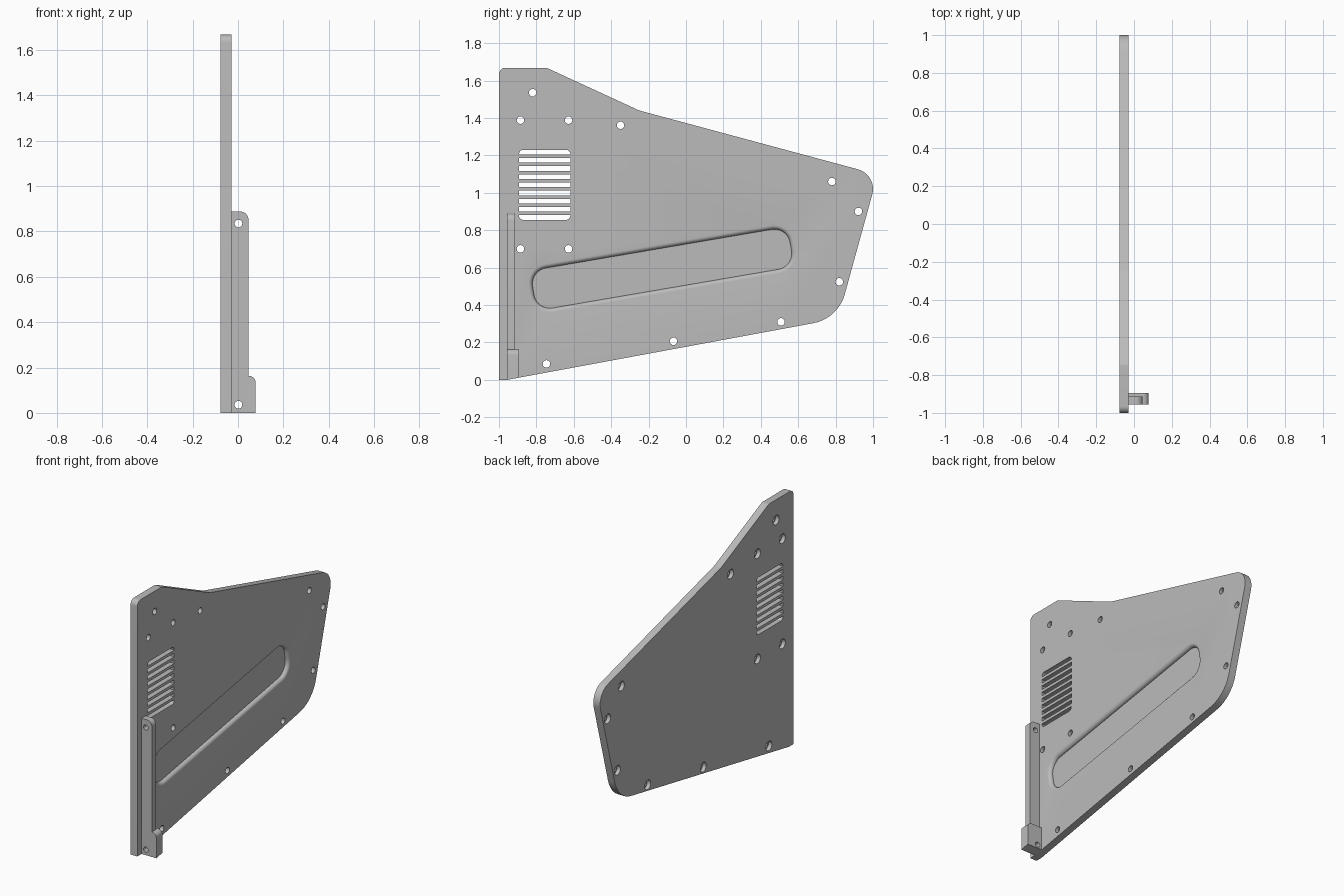
import bpy, bmesh, math
from mathutils import Vector

cube = bpy.data.objects.get("Cube")
if cube:
    bpy.data.objects.remove(cube)

grey = bpy.data.materials.new("grey_metal")
grey.use_nodes = True
colour = (0.5, 0.5, 0.5, 1)
grey.diffuse_color = colour
grey.node_tree.nodes["Principled BSDF"].inputs["Base Color"].default_value = colour

BACK, FACE, RIGHT = -0.078, -0.029, 0.078   # plate skin positions and flange edge
SLOPE = math.atan(0.185)                     # rise of the lower edge


def rounded(corners, steps=10):
    """Outline from (u, v, radius) corners, each filleted by its radius."""
    out = []
    for i, (u, v, r) in enumerate(corners):
        p = Vector((u, v))
        if r == 0:
            out.append(p)
            continue
        a = (Vector(corners[i - 1][:2]) - p).normalized()
        b = (Vector(corners[(i + 1) % len(corners)][:2]) - p).normalized()
        half = a.angle(b) / 2
        centre = p + (a + b).normalized() * r / math.sin(half)
        start = p + a * r / math.tan(half) - centre
        turn = start.angle_signed(p + b * r / math.tan(half) - centre)
        for k in range(steps + 1):
            t = -turn * k / steps
            out.append(centre + Vector((start.x * math.cos(t) - start.y * math.sin(t),
                                        start.x * math.sin(t) + start.y * math.cos(t))))
    return out


def circle(y, z, r, n=24):
    return [Vector((y + r * math.cos(math.tau * k / n), z + r * math.sin(math.tau * k / n)))
            for k in range(n)]


def loft(bm, rings, axis="x"):
    """Closed solid through (depth, outline) rings stacked along an axis."""
    rows = [[bm.verts.new((d, p.x, p.y) if axis == "x" else (p.x, d, p.y)) for p in pts]
            for d, pts in rings]
    n = len(rows[0])
    for a, b in zip(rows, rows[1:]):
        for i in range(n):
            j = (i + 1) % n
            bm.faces.new((a[i], a[j], b[j], b[i]))
    bm.faces.new(rows[0][::-1])
    bm.faces.new(rows[-1])


def make(name, bm):
    bmesh.ops.recalc_face_normals(bm, faces=bm.faces)
    mesh = bpy.data.meshes.new(name)
    bm.to_mesh(mesh)
    bm.free()
    mesh.materials.append(grey)
    ob = bpy.data.objects.new(name, mesh)
    bpy.context.collection.objects.link(ob)
    return ob


def carve(ob, cutter):
    """Subtract the cutter, bake the result and shade it."""
    mod = ob.modifiers.new("cut", "BOOLEAN")
    mod.operation, mod.solver, mod.object = "DIFFERENCE", "EXACT", cutter
    bpy.ops.object.select_all(action="DESELECT")
    bpy.context.view_layer.objects.active = ob
    ob.select_set(True)
    bpy.ops.object.modifier_apply(modifier=mod.name)
    bpy.data.objects.remove(cutter)
    bpy.ops.object.shade_smooth_by_angle(angle=math.radians(30))


# Side plate
outline = rounded([(-1, 0, 0), (-0.955, 0, 0), (0.813, 0.327, 0.215), (1.025, 1.097, 0.109),
                   (-0.25, 1.44, 0.05), (-0.745, 1.668, 0.02), (-1, 1.668, 0.035)])
bm = bmesh.new()
loft(bm, [(BACK, outline), (FACE, outline)])
plate = make("side_plate", bm)

# Screw holes, wider on the back
bm = bmesh.new()
for y, z in [(-0.82, 1.535), (-0.885, 1.388), (-0.628, 1.388), (-0.35, 1.361),
             (0.78, 1.06), (0.922, 0.9), (0.82, 0.524), (0.508, 0.31),
             (-0.067, 0.206), (-0.746, 0.085), (-0.885, 0.7), (-0.628, 0.7)]:
    wide, narrow = circle(y, z, 0.031), circle(y, z, 0.02)
    loft(bm, [(BACK - 0.02, wide), (BACK + 0.025, wide),
              (BACK + 0.025, narrow), (FACE + 0.02, narrow)])

# Vent slots, with the outer corners of the group rounded
for i in range(9):
    low = 0.855 + i * 0.0437
    high = low + 0.025
    rl, rh = (0.024 if i == 0 else 0), (0.024 if i == 8 else 0)
    slot = rounded([(-0.893, low, rl), (-0.618, low, rl), (-0.618, high, rh), (-0.893, high, rh)])
    loft(bm, [(BACK - 0.02, slot), (FACE + 0.02, slot)])

# Long slanted recess with a rounded lip
def recess(grow):
    w, h, r = 0.698 + grow, 0.108 + grow, 0.085 + grow
    c, s = math.cos(math.radians(9.7)), math.sin(math.radians(9.7))
    pts = rounded([(-w, -h, r), (w, -h, r), (w, h, r), (-w, h, r)])
    return [Vector((-0.128 + p.x * c - p.y * s, 0.594 + p.x * s + p.y * c)) for p in pts]

lip = 0.022
rings = [(FACE + 0.02, recess(lip))]
for k in range(7):
    a = math.pi / 2 * k / 6
    rings.append((FACE - lip * (1 - math.cos(a)), recess(lip * (1 - math.sin(a)))))
rings.append((FACE - 0.025, recess(0)))
loft(bm, rings)
carve(plate, make("plate_cutter", bm))


# Mounting flange and its thicker foot, trimmed along the lower edge
def flange_part(name, corners, y0, y1, holes):
    bm = bmesh.new()
    shape = rounded(corners)
    loft(bm, [(y0, shape), (y1, shape)], "y")
    cut = bmesh.ops.bisect_plane(bm, geom=bm.verts[:] + bm.edges[:] + bm.faces[:],
                                 plane_co=(0, -0.955, 0), clear_inner=True,
                                 plane_no=(0, -math.sin(SLOPE), math.cos(SLOPE)))
    bmesh.ops.holes_fill(bm, edges=[e for e in cut["geom_cut"] if isinstance(e, bmesh.types.BMEdge)])
    ob = make(name, bm)
    bm = bmesh.new()
    for z in holes:
        ring = circle(0.002, z, 0.017)
        loft(bm, [(y0 - 0.02, ring), (y1 + 0.02, ring)], "y")
    carve(ob, make("flange_cutter", bm))


flange_part("mounting_flange", [(FACE, 0.163, 0), (0.046, 0.163, 0), (0.046, 0.888, 0.036),
                                (FACE, 0.888, 0)], -0.956, -0.914, [0.835])
flange_part("flange_foot", [(FACE, -0.02, 0), (RIGHT, -0.02, 0), (RIGHT, 0.163, 0.03),
                            (FACE, 0.163, 0)], -0.956, -0.894, [0.036])
